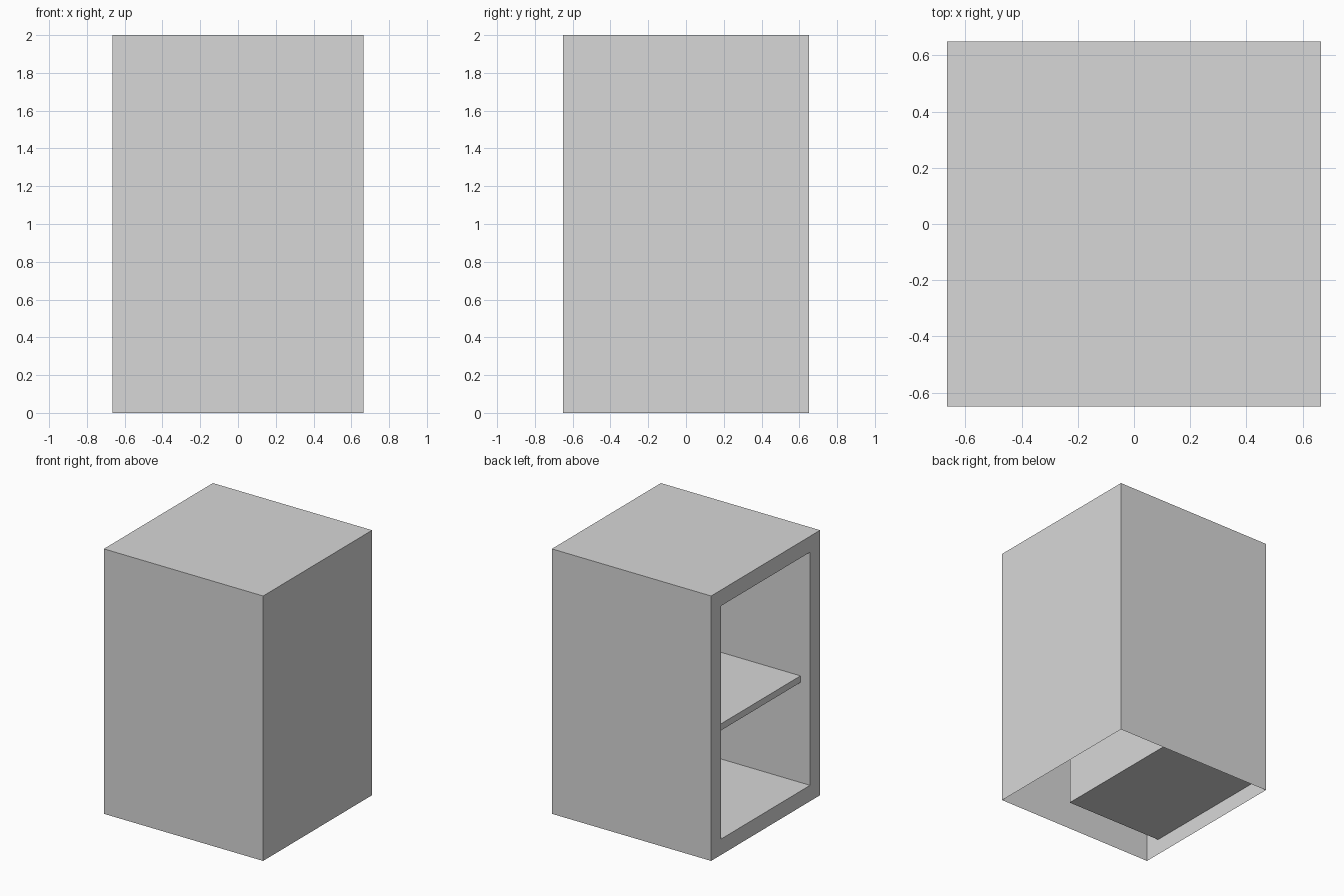
import bpy
import bmesh
from mathutils import Matrix, Vector

cube = bpy.data.objects.get("Cube")
if cube:
    bpy.data.objects.remove(cube, do_unlink=True)

# Overall size, frame width around the opening, and compartment depth
HALF_X, HALF_Y, HEIGHT = 0.665, 0.65, 2.0
FRAME, DEPTH = 0.12, 0.81

GREY = (0.685, 0.685, 0.685, 1.0)
grey = bpy.data.materials.new("light_grey")
grey.use_nodes = True
grey.diffuse_color = GREY
grey.node_tree.nodes["Principled BSDF"].inputs["Base Color"].default_value = GREY


def add_box(bm, low, high):
    """Add an axis-aligned box between two corners."""
    low, high = Vector(low), Vector(high)
    place = Matrix.Translation((low + high) / 2) @ Matrix.Diagonal((*(high - low), 1))
    bmesh.ops.create_cube(bm, size=1, matrix=place)
    bm.normal_update()


def finish(bm, name):
    mesh = bpy.data.meshes.new(name)
    bm.to_mesh(mesh)
    bm.free()
    mesh.materials.append(grey)
    obj = bpy.data.objects.new(name, mesh)
    bpy.context.collection.objects.link(obj)


# Cabinet shell: thin walls, open underneath, compartment pushed in from one side
bm = bmesh.new()
add_box(bm, (-HALF_X, -HALF_Y, 0), (HALF_X, HALF_Y, HEIGHT))
underside = [f for f in bm.faces if f.normal.z < -0.9]
bmesh.ops.delete(bm, geom=underside, context='FACES_ONLY')
opening = next(f for f in bm.faces if f.normal.x < -0.9)
bmesh.ops.inset_individual(bm, faces=[opening], thickness=FRAME, use_even_offset=True)
pushed = bmesh.ops.extrude_discrete_faces(bm, faces=[opening])["faces"][0]
bmesh.ops.translate(bm, verts=pushed.verts, vec=(DEPTH, 0, 0))
finish(bm, "cabinet_shell")

# Shelf: set back slightly from the opening
bm = bmesh.new()
add_box(bm, (-HALF_X + 0.08, -HALF_Y + FRAME, 0.875),
        (-HALF_X + DEPTH, HALF_Y - FRAME, 0.925))
finish(bm, "shelf")
